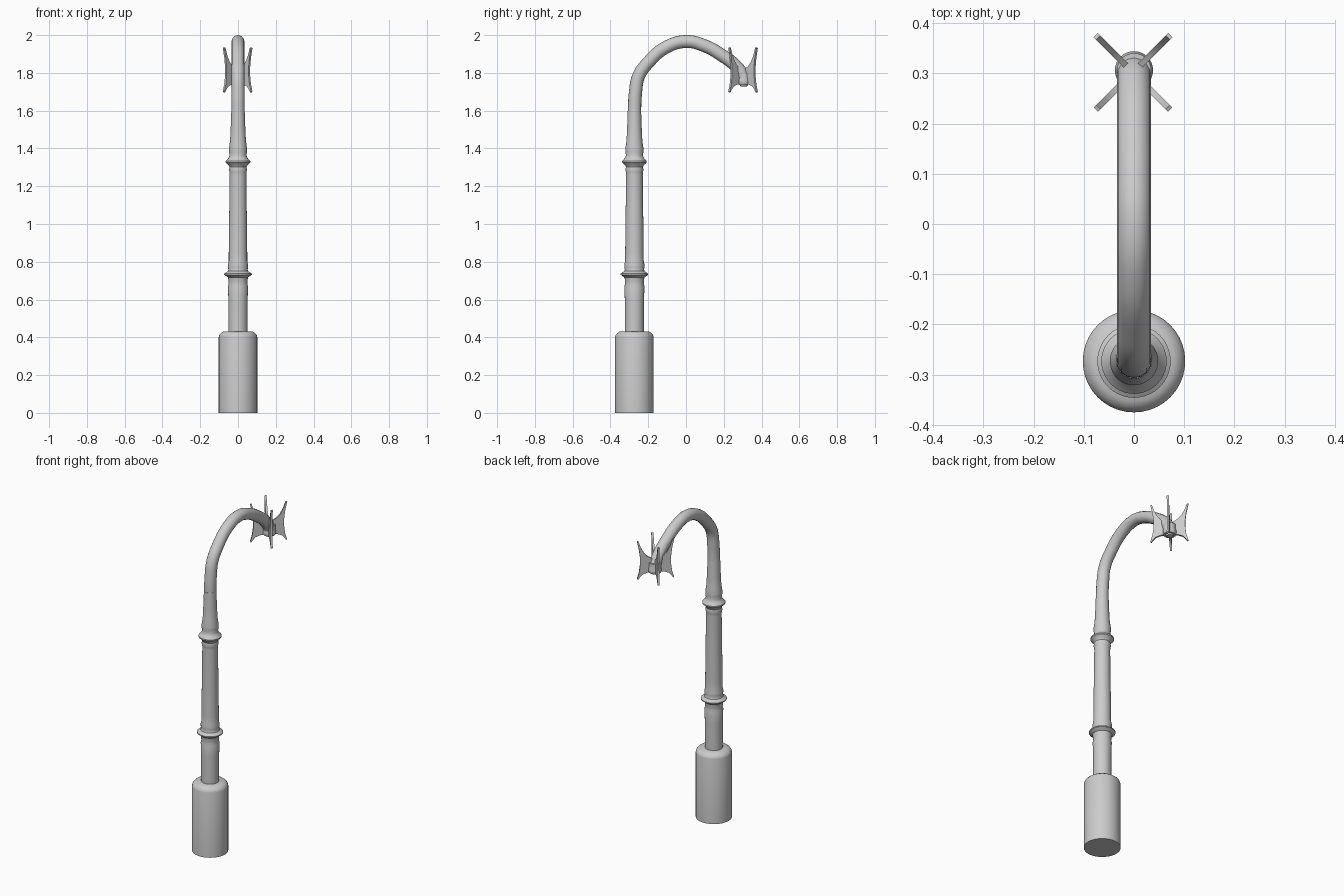
import bpy, bmesh, math
from mathutils import Vector

if "Cube" in bpy.data.objects:
    bpy.data.objects.remove(bpy.data.objects["Cube"])

metal = bpy.data.materials.new("light grey metal")
metal.diffuse_color = (0.6, 0.6, 0.6, 1)
metal.use_nodes = True
metal.node_tree.nodes["Principled BSDF"].inputs["Base Color"].default_value = metal.diffuse_color

POST_Y, LAMP_Y = -0.273, 0.302


def finish(obj, angle=35):
    obj.data.materials.clear()
    obj.data.materials.append(metal)
    bpy.ops.object.select_all(action='DESELECT')
    obj.select_set(True)
    bpy.context.view_layer.objects.active = obj
    bpy.ops.object.shade_smooth_by_angle(angle=math.radians(angle))


def from_bmesh(name, bm):
    bmesh.ops.recalc_face_normals(bm, faces=bm.faces)
    me = bpy.data.meshes.new(name)
    bm.to_mesh(me)
    bm.free()
    obj = bpy.data.objects.new(name, me)
    bpy.context.collection.objects.link(obj)
    return obj


def lathe(name, profile, y, sides=40):
    """Closed solid of revolution from (radius, z) pairs."""
    bm = bmesh.new()
    rings = [[bm.verts.new((r * math.cos(2 * math.pi * i / sides),
                            y + r * math.sin(2 * math.pi * i / sides), z))
              for i in range(sides)] for r, z in profile]
    for a, b in zip(rings, rings[1:]):
        for i in range(sides):
            j = (i + 1) % sides
            bm.faces.new((a[i], a[j], b[j], b[i]))
    bm.faces.new(rings[0])
    bm.faces.new(rings[-1])
    obj = from_bmesh(name, bm)
    finish(obj)
    return obj


# Base drum with rounded shoulder
lathe("base", [(0.102, 0), (0.102, 0.402), (0.099, 0.412), (0.092, 0.421),
               (0.08, 0.43), (0.05, 0.432)], POST_Y)

# Turned pole with two collars
lathe("pole", [(0.05, 0.42), (0.051, 0.6), (0.053, 0.67), (0.049, 0.685),
               (0.051, 0.695), (0.051, 0.708), (0.054, 0.718), (0.073, 0.731),
               (0.073, 0.737), (0.054, 0.75), (0.051, 0.758), (0.053, 0.772),
               (0.053, 0.785), (0.049, 0.805), (0.049, 0.85), (0.044, 1.26),
               (0.045, 1.275), (0.048, 1.285), (0.045, 1.302), (0.05, 1.312),
               (0.065, 1.326), (0.065, 1.333), (0.05, 1.35), (0.045, 1.362),
               (0.048, 1.385), (0.048, 1.4), (0.042, 1.44), (0.039, 1.5),
               (0.035, 1.61)], POST_Y)

# Curved arm that bends over and turns down into the lamp
path = [(-0.273, 1.58), (-0.268, 1.69), (-0.25, 1.785), (-0.2, 1.855),
        (-0.11, 1.933), (0, 1.966), (0.1, 1.943), (0.19, 1.893),
        (0.265, 1.835), (0.3, 1.785), (0.306, 1.745)]
cu = bpy.data.curves.new("arm", 'CURVE')
cu.dimensions = '3D'
cu.bevel_depth = 0.034
cu.bevel_resolution = 6
cu.resolution_u = 8
cu.use_fill_caps = True
sp = cu.splines.new('BEZIER')
sp.bezier_points.add(len(path) - 1)
for i, (p, (y, z)) in enumerate(zip(sp.bezier_points, path)):
    p.co = (0, y, z)
    p.handle_left_type = p.handle_right_type = 'AUTO'
    p.radius = 1.03 if i < 2 else 1.0
arm = bpy.data.objects.new("arm", cu)
bpy.context.collection.objects.link(arm)
bpy.context.view_layer.objects.active = arm
arm.select_set(True)
bpy.ops.object.convert(target='MESH')
finish(bpy.context.view_layer.objects.active)

# Small lamp socket with stepped underside
lathe("lamp_socket", [(0.012, 1.728), (0.02, 1.73), (0.022, 1.738),
                      (0.034, 1.738), (0.038, 1.745), (0.038, 1.76),
                      (0.034, 1.775), (0.034, 1.8)], 0.306, 32)

# Four flared fins around the lamp: (distance from axis, height)
outline = [(0.02, 1.742), (0.05, 1.738), (0.075, 1.728), (0.09, 1.712),
           (0.1, 1.697), (0.105, 1.702), (0.094, 1.74), (0.088, 1.785),
           (0.088, 1.83), (0.094, 1.88), (0.105, 1.932), (0.098, 1.935),
           (0.083, 1.893), (0.066, 1.86), (0.045, 1.837), (0.02, 1.822)]
for k in range(4):
    a = math.radians(45 + 90 * k)
    out = Vector((math.cos(a), math.sin(a), 0))
    side = Vector((-math.sin(a), math.cos(a), 0)) * 0.006
    bm = bmesh.new()
    front, back = [[bm.verts.new(out * r + side * s + Vector((-0.002, LAMP_Y, z)))
                    for r, z in outline] for s in (-1, 1)]
    bm.faces.new(front)
    bm.faces.new(back)
    for i in range(len(outline)):
        j = (i + 1) % len(outline)
        bm.faces.new((front[i], front[j], back[j], back[i]))
    finish(from_bmesh("lamp_fin_%d" % (k + 1), bm))
